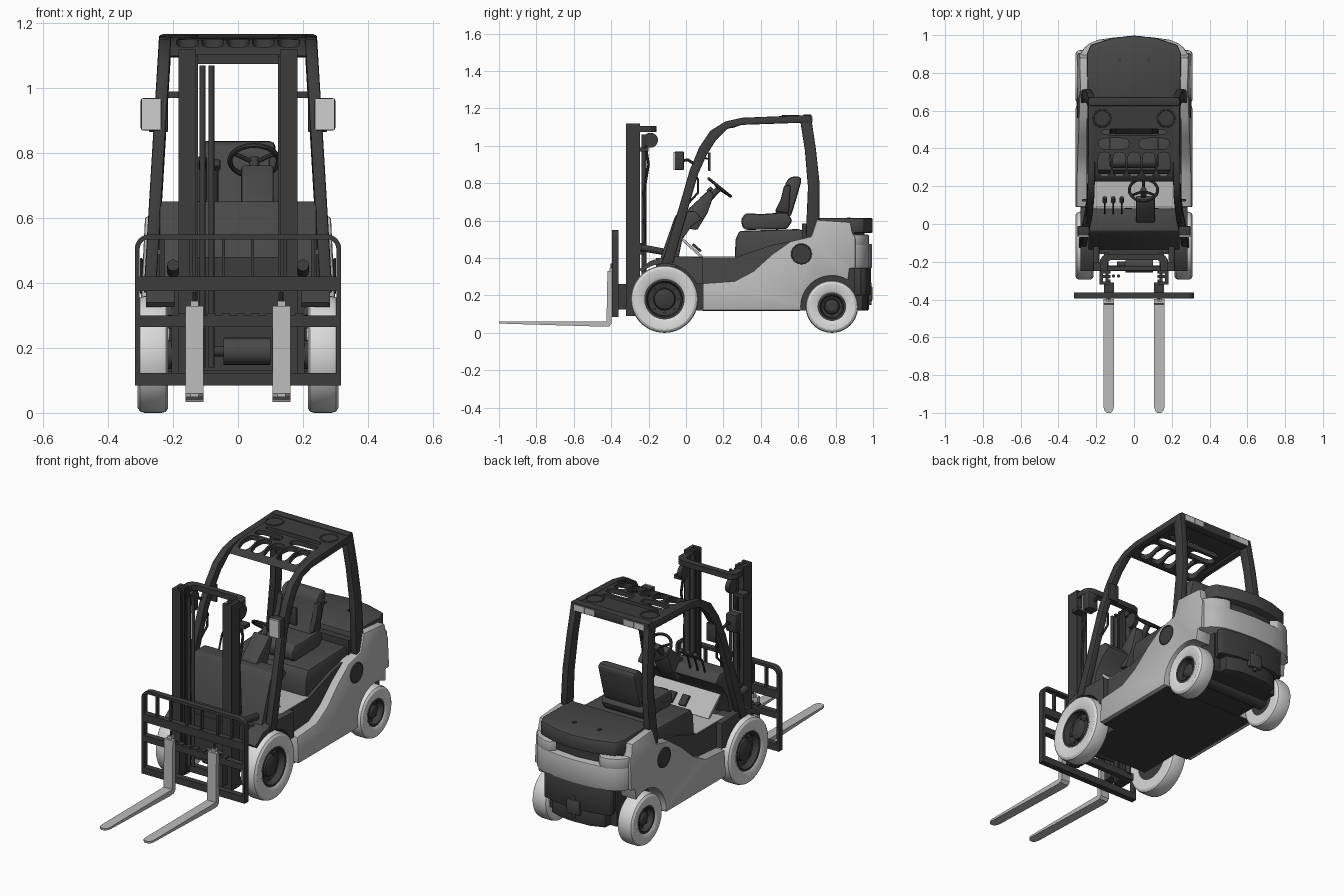
import bpy, bmesh, math
from mathutils import Vector, Matrix

if "Cube" in bpy.data.objects:
    bpy.data.objects.remove(bpy.data.objects["Cube"])


def material(name, v):
    m = bpy.data.materials.new(name)
    m.use_nodes = True
    m.diffuse_color = (v, v, v, 1)
    m.node_tree.nodes["Principled BSDF"].inputs["Base Color"].default_value = (v, v, v, 1)
    return m


BODY = material("body light grey", 0.48)
TYRE = material("tyre off white", 0.70)
FORK = material("fork grey", 0.50)
DARK = material("dark grey", 0.065)
BLACK = material("frame charcoal", 0.045)
LAMP = material("lamp pale grey", 0.62)
made = []


def add(name, mesh, mat, mirror=False):
    ob = bpy.data.objects.new(name, mesh)
    bpy.context.collection.objects.link(ob)
    mesh.materials.clear()
    mesh.materials.append(mat)
    if mirror:
        ob.modifiers.new("mirror", "MIRROR").use_mirror_merge = False
    made.append(ob)
    return ob


def finish(name, bm, mat, mirror=False, bevel=0):
    bmesh.ops.recalc_face_normals(bm, faces=bm.faces[:])
    if bevel:
        es = [e for e in bm.edges if e.calc_face_angle(0) > 0.5]
        bmesh.ops.bevel(bm, geom=es, offset=bevel, segments=2, affect="EDGES", profile=0.5)
    me = bpy.data.meshes.new(name)
    bm.to_mesh(me)
    bm.free()
    return add(name, me, mat, mirror)


def box(name, x, y, z, mat, mirror=False, bevel=0):
    bm = bmesh.new()
    bmesh.ops.create_cube(bm, size=1)
    for v in bm.verts:
        v.co = [a + (c + 0.5) * (b - a) for c, (a, b) in zip(v.co, (x, y, z))]
    return finish(name, bm, mat, mirror, bevel)


def extrude(bm, base, offset):
    f = bm.faces.new([bm.verts.new(p) for p in base])
    g = bmesh.ops.extrude_face_region(bm, geom=[f])["geom"]
    bmesh.ops.translate(bm, vec=offset, verts=[v for v in g if isinstance(v, bmesh.types.BMVert)])


def side_prism(name, pts, x, mat, mirror=False, bevel=0, lean=0, z0=0):
    """Side profile (y, z) extruded across x, optionally leaning inwards with height."""
    bm = bmesh.new()
    extrude(bm, [(x[0], a, b) for a, b in pts], (x[1] - x[0], 0, 0))
    for v in bm.verts:
        v.co.x -= lean * (v.co.z - z0)
    return finish(name, bm, mat, mirror, bevel)


def plan_prism(name, pts, z, mat, mirror=False, bevel=0):
    """Plan outline (x, y) extruded upwards."""
    bm = bmesh.new()
    extrude(bm, [(a, b, z[0]) for a, b in pts], (0, 0, z[1] - z[0]))
    return finish(name, bm, mat, mirror, bevel)


def both(half):
    """Completes a right-hand outline with its reflection."""
    return half + [(-a, b) for a, b in reversed(half) if a > 0]


def cyl(name, a, b, r, mat, mirror=False, seg=24):
    a, b = Vector(a), Vector(b)
    d = b - a
    bm = bmesh.new()
    bmesh.ops.create_cone(bm, cap_ends=True, segments=seg, radius1=r, radius2=r, depth=d.length,
                          matrix=Matrix.Translation((a + b) / 2) @ d.to_track_quat("Z", "Y").to_matrix().to_4x4())
    return finish(name, bm, mat, mirror)


def tube(name, pts, r, mat, mirror=False, cyclic=False):
    cu = bpy.data.curves.new(name, "CURVE")
    cu.dimensions, cu.bevel_depth, cu.bevel_resolution, cu.use_fill_caps = "3D", r, 2, True
    s = cu.splines.new("POLY")
    s.points.add(len(pts) - 1)
    s.use_cyclic_u = cyclic
    for p, c in zip(s.points, pts):
        p.co = (*c, 1)
    tmp = bpy.data.objects.new("tmp", cu)
    me = bpy.data.meshes.new_from_object(tmp)
    bpy.data.objects.remove(tmp)
    return add(name, me, mat, mirror)


def lathe(name, prof, y, z, mat, seg=48):
    """(radius, x) profile spun about the axle, on both sides."""
    bm = bmesh.new()
    vs = [bm.verts.new((x, y + r, z)) for r, x in prof]
    es = [bm.edges.new(p) for p in zip(vs, vs[1:])]
    bmesh.ops.spin(bm, geom=vs + es, cent=(0, y, z), axis=(1, 0, 0), angle=math.tau, steps=seg)
    bmesh.ops.remove_doubles(bm, verts=bm.verts[:], dist=1e-5)
    return finish(name, bm, mat, True)


def arc(cy, cz, r, a0, a1, n=14):
    t = [math.radians(a0 + (a1 - a0) * i / n) for i in range(n + 1)]
    return [(cy + r * math.cos(a), cz + r * math.sin(a)) for a in t]


# Wheels
for tag, y, R, h in (("front", -0.115, 0.18, 0.108), ("rear", 0.78, 0.14, 0.076)):
    lathe(tag + "_tyre", [(h, 0.215), (R - .015, 0.215), (R - .004, 0.222), (R, 0.235), (R, 0.288), (R - .004, 0.302),
                          (R - .016, 0.31), (h + .012, 0.31), (h, 0.303), (h, 0.215)], y, R, TYRE)
    lathe(tag + "_rim", [(0, 0.22), (h, 0.22), (h, 0.303), (h - .012, 0.303), (h - .02, 0.27), (h * .55, 0.262),
                         (h * .5, 0.285), (h * .3, 0.295), (0, 0.295)], y, R, BLACK)
    for i in range(8):
        a = math.tau * i / 8
        p = (y + h * .68 * math.cos(a), R + h * .68 * math.sin(a))
        cyl(f"{tag}_wheel_nut_{i}", (0.255, *p), (0.277, *p), h * .07, DARK, True, 6)
    cyl(tag + "_axle", (-0.22, y, R), (0.22, y, R), 0.045, BLACK)

# Chassis, side panels and fenders
box("chassis_core", (-.205, .205), (-.16, .90), (.12, .40), BLACK)
box("chassis_floor", (-.285, .285), (.09, .61), (.118, .128), BLACK)
slope = [(.46, .42), (.36, .33), (.26, .277), (.09, .265)]
side_prism("side_panel", [(.09, .12)] + arc(.78, .14, .165, 187, 58) +
           [(.875, .345), (.905, .345), (.905, .51), (.89, .535), (.88, .592), (.70, .605), (.67, .515), (.56, .49)] + slope,
           (.2, .295), BODY, True, .007, .05, .43)
arch = arc(-.115, .18, .19, 25, 130)
side_prism("front_fender", arch + [(-.25, .34), (-.19, .385), (-.1, .412), (.09, .405), (.09, .265)], (.195, .283), DARK, True)
side_prism("footwell_wall", [(.09, .262), (.09, .403), (.26, .402), (.46, .47), (.56, .49)] + slope[:-1], (.195, .252), DARK, True)
cyl("side_vent", (.28, .617, .422), (.299, .617, .422), .052, BLACK, True)
tube("side_vent_ring", [(.298, a, b) for a, b in arc(.617, .422, .052, 0, 345, 23)], .004, DARK, True, True)

# Counterweight with raised corners, hood and rear bumper
corner = [(.291, .86), (.284, .90), (.265, .932), (.235, .956), (.19, .975)]
plan_prism("counterweight", both(corner + [(.1, .988), (0, .994)]), (.345, .475), BODY, False, .006)
plan_prism("counterweight_corner", corner + [(.16, .978), (.13, .95), (.2, .86)], (.465, .525), BODY, True, .006)
plan_prism("rear_recess", both([(.245, .62), (.245, .90), (.18, .935), (0, .955)]), (.40, .585), BLACK)
plan_prism("hood_lid", both([(.245, .66), (.25, .90), (.23, .948), (.12, .984), (0, .998)]), (.535, .613), DARK, False, .008)
plan_prism("rear_bumper", both([(.19, .84), (.2, .93), (.215, .935), (.2, .96), (.11, .982), (0, .988)]), (.20, .35), BLACK, False, .006)
plan_prism("bumper_lower", both([(.17, .86), (.165, .945), (.09, .972), (0, .978)]), (.12, .21), BLACK, False, .006)
box("tow_hitch", (-.04, .04), (.96, .996), (.17, .25), DARK, False, .005)
cyl("tow_pin", (0, .985, .15), (0, .985, .27), .008, DARK)
box("hood_latch", (.07, .085), (.86, .88), (.61, .618), BLACK, True)

# Operator floor, cowl, pedals
box("floor_plate", (-.25, .25), (.02, .265), (.399, .408), BODY)
side_prism("toe_board", [(-.03, .50), (-.02, .51), (.09, .41), (.08, .40)], (-.2, .2), BODY)
side_prism("front_cowl", [(-.16, .30), (-.13, .42), (-.06, .62), (-.035, .652), (.05, .65), (.085, .61), (.03, .57),
           (-.02, .50), (-.06, .30)], (-.242, .242), DARK, False, .006)
for i, x in enumerate((-.03, .05, .11)):
    side_prism(f"pedal_{i}", [(.03, .47), (.04, .48), (.085, .44), (.075, .43)], (x - .02, x + .02), BLACK)
side_prism("dash_column", [(-.01, .56), (.01, .66), (.075, .72), (.125, .765), (.15, .74), (.115, .64), (.06, .55)],
           (.01, .11), DARK, False, .008)

# Steering wheel and levers
tilt = Matrix.Translation((.05, .18, .777)) @ Matrix.Rotation(math.radians(-39), 4, "X")
tube("steering_wheel", [tilt @ Vector((.075 * math.cos(i * math.tau / 32), .075 * math.sin(i * math.tau / 32), 0))
                        for i in range(32)], .008, BLACK, False, True)
for i in range(3):
    a = math.radians(90 + 120 * i)
    tube(f"steering_spoke_{i}", [tilt @ Vector((0, 0, -.008)), tilt @ Vector((.074 * math.cos(a), .074 * math.sin(a), 0))],
         .007, BLACK)
cyl("steering_shaft", (.05, .11, .70), tilt @ Vector((0, 0, .006)), .016, BLACK)
for i, x in enumerate((-.155, -.11, -.065)):
    tube(f"lever_{i}", [(x, .05, .63), (x, .08, .72), (x, .125, .76)], .005, BLACK)
    cyl(f"lever_knob_{i}", (x, .115, .753), (x, .14, .775), .011, BLACK, False, 12)

# Seat
side_prism("seat_base", [(.26, .38), (.265, .50), (.285, .545), (.6, .555), (.68, .53), (.68, .38)], (-.235, .235), DARK, False, .012)
side_prism("seat_cushion", [(.30, .565), (.295, .61), (.32, .64), (.40, .635), (.54, .645), (.57, .60), (.54, .555), (.32, .55)],
           (-.13, .13), DARK, False, .014)
side_prism("seat_back", [(.47, .635), (.515, .70), (.535, .81), (.56, .835), (.61, .838), (.618, .815), (.585, .70), (.56, .62)],
           (-.115, .115), DARK, False, .016)
side_prism("seat_side_bolster", [(.475, .65), (.505, .71), (.525, .79), (.56, .79), (.55, .64)], (.095, .128), BLACK, True, .008)

# Overhead guard
side_prism("guard_pillar_front", [(-.13, .37), (-.035, .68), (.02, .87), (.07, .99), (.13, 1.08), (.21, 1.13), (.30, 1.15),
           (.665, 1.165), (.668, 1.125), (.30, 1.112), (.22, 1.09), (.16, 1.03), (.11, .95), (.065, .85), (.01, .66), (-.07, .37)],
           (.245, .283), BLACK, True, .006, .06, .5)
side_prism("guard_pillar_rear", [(.612, 1.125), (.668, 1.16), (.695, .98), (.714, .80), (.712, .50), (.64, .50), (.652, .78), (.635, .98)],
           (.243, .281), BLACK, True, .006, .06, .5)
roof = side_prism("roof_grille", [(.225, 1.1), (.25, 1.125), (.32, 1.148), (.66, 1.162), (.66, 1.135), (.32, 1.122), (.25, 1.095)],
                  (-.215, .215), BLACK)
bm = bmesh.new()
holes = [(-.156 + .078 * i, .318, .034, .062) for i in range(5)] + [(s * .107, .425, .08, .03) for s in (-1, 1)] + [(0, .487, .17, .017)]
for cx, cy, rx, ry in holes:
    ring = []
    for i in range(24):
        c, s = math.cos(i * math.tau / 24), math.sin(i * math.tau / 24)
        ring.append((cx + rx * math.copysign(abs(c) ** .6, c), cy + ry * math.copysign(abs(s) ** .6, s), 1.0))
    extrude(bm, ring, (0, 0, .3))
cutter = finish("roof_cutter", bm, BLACK)
cutter.hide_render = True
cut = roof.modifiers.new("holes", "BOOLEAN")
cut.operation, cut.object, cut.solver = "DIFFERENCE", cutter, "EXACT"
bpy.context.view_layer.update()
roof.data = bpy.data.meshes.new_from_object(roof.evaluated_get(bpy.context.evaluated_depsgraph_get()))
roof.modifiers.clear()
made.remove(cutter)
bpy.data.objects.remove(cutter)
box("roof_rear_bar", (-.238, .238), (.625, .672), (1.118, 1.167), BLACK, False, .006)
tube("roof_lamp_ring", [(.17 + .045 * math.cos(i * math.tau / 24), .56 + .045 * math.sin(i * math.tau / 24), 1.159)
                        for i in range(24)], .005, DARK, True, True)
box("roof_rear_lamp", (.09, .15), (.668, .676), (1.126, 1.158), FORK, True)
box("roof_rear_lamp_clear", (.153, .215), (.668, .676), (1.126, 1.158), LAMP, True)
tube("grab_handle", [(.243, .01, .69), (.235, .065, .75), (.232, .065, .82), (.235, .05, .84)], .006, BLACK, True)

# Work lamps and mirrors
box("work_lamp", (.236, .30), (-.062, -.01), (.87, .97), BLACK, True, .008)
box("work_lamp_lens", (.238, .298), (-.068, -.06), (.872, .968), LAMP, True)
tube("work_lamp_arm", [(.262, -.02, .92), (.26, .01, .925), (.25, .05, .90)], .008, BLACK, True)
box("mirror", (.215, .275), (.118, .132), (.865, .965), BLACK, True, .005)
tube("mirror_arm", [(.245, .12, .93), (.24, .07, .94)], .005, BLACK, True)

# Mast
for n, x, y, z in (("outer", (.13, .183), -.32, 1.12), ("inner", (.124, .152), -.31, 1.10)):
    box(f"mast_{n}_web", (x[1] - .018, x[1]), (y, -.245), (.09, z), BLACK, True)
    for k, yy in enumerate((y, -.285, -.262)):
        box(f"mast_{n}_flange_{k}", x, (yy, yy + .016), (.09, z), BLACK, True)
plan_prism("mast_top_bow", both([(.18, -.25), (.18, -.19), (.165, -.168), (.14, -.158)]) +
           both([(.14, -.25), (.14, -.205), (.125, -.19)])[::-1], (1.075, 1.105), BLACK)
cyl("chain_wheel", (.135, -.19, 1.03), (.16, -.19, 1.03), .04, BLACK, True)
box("mast_bracket", (.15, .215), (-.25, -.20), (.97, .99), BLACK, True)
box("mast_mid_bar", (-.18, .18), (-.245, -.225), (.42, .48), BLACK)
box("mast_low_bar", (-.18, .18), (-.25, -.22), (.09, .13), BLACK)
cyl("lift_cylinder", (.15, -.225, .12), (.15, -.225, 1.06), .014, BLACK, True, 16)
for i, x in enumerate((-.109, -.082)):
    cyl(f"hose_tube_{i}", (x, -.275, .14), (x, -.275, 1.07), .009, BLACK, False, 12)
tube("side_hose", [(.165, -.215, 1.0), (.17, -.20, .90), (.165, -.225, .75), (.17, -.22, .48)], .007, BLACK, True)
cyl("tilt_cylinder", (.2, -.24, .455), (.2, -.10, .43), .018, BLACK, True, 16)
cyl("drive_motor", (-.045, -.215, .19), (.10, -.215, .19), .042, DARK)
cyl("motor_shaft", (-.09, -.215, .19), (-.04, -.215, .19), .016, BLACK)

# Carriage and load backrest
Y = (-.395, -.362)
box("carriage_low_bar", (-.315, .315), Y, (.085, .123), BLACK)
box("carriage_plate", (-.315, .315), Y, (.265, .30), BLACK)
box("carriage_upper_bar", (-.315, .315), Y, (.375, .42), BLACK)
hoop = [(.318, .085)] + arc(.273, .505, .045, 0, 90, 8)
inner = [(.303, .085)] + arc(.273, .505, .030, 0, 90, 8)
bm = bmesh.new()
extrude(bm, [(a, Y[0], b) for a, b in both(hoop) + both(inner)[::-1]], (0, Y[1] - Y[0], 0))
finish("backrest_hoop", bm, BLACK)
for i, x in enumerate((.045, .145, .23)):
    box(f"backrest_bar_{i}", (x - .005, x + .005), (-.39, -.37), (.38, .54), BLACK, True)
for i in range(9):
    box(f"carriage_tooth_{i}", (-.185 + .045 * i, -.16 + .045 * i), Y, (.298, .308), BLACK)
box("carriage_roller_block", (.105, .16), (-.365, -.31), (.125, .26), BLACK, True)

# Forks
side_prism("fork", [(-.97, .049), (-.97, .0602), (-.425, .062), (-.42, .33), (-.397, .33), (-.397, .05), (-.41, .035), (-.44, .033)],
           (.107, .161), FORK, True)
plan_prism("fork_tip", [(.107, -.97), (.112, -.988), (.122, -1), (.146, -1), (.156, -.988), (.161, -.97)], (.049, .0602), FORK, True)
box("fork_latch", (.122, .146), (-.41, -.385), (.33, .345), FORK, True)
cyl("fork_pin", (.134, -.398, .34), (.134, -.398, .372), .006, DARK, True, 10)

bpy.ops.object.select_all(action="DESELECT")
for ob in made:
    ob.select_set(True)
bpy.context.view_layer.objects.active = made[0]
bpy.ops.object.shade_smooth_by_angle(angle=math.radians(32))
